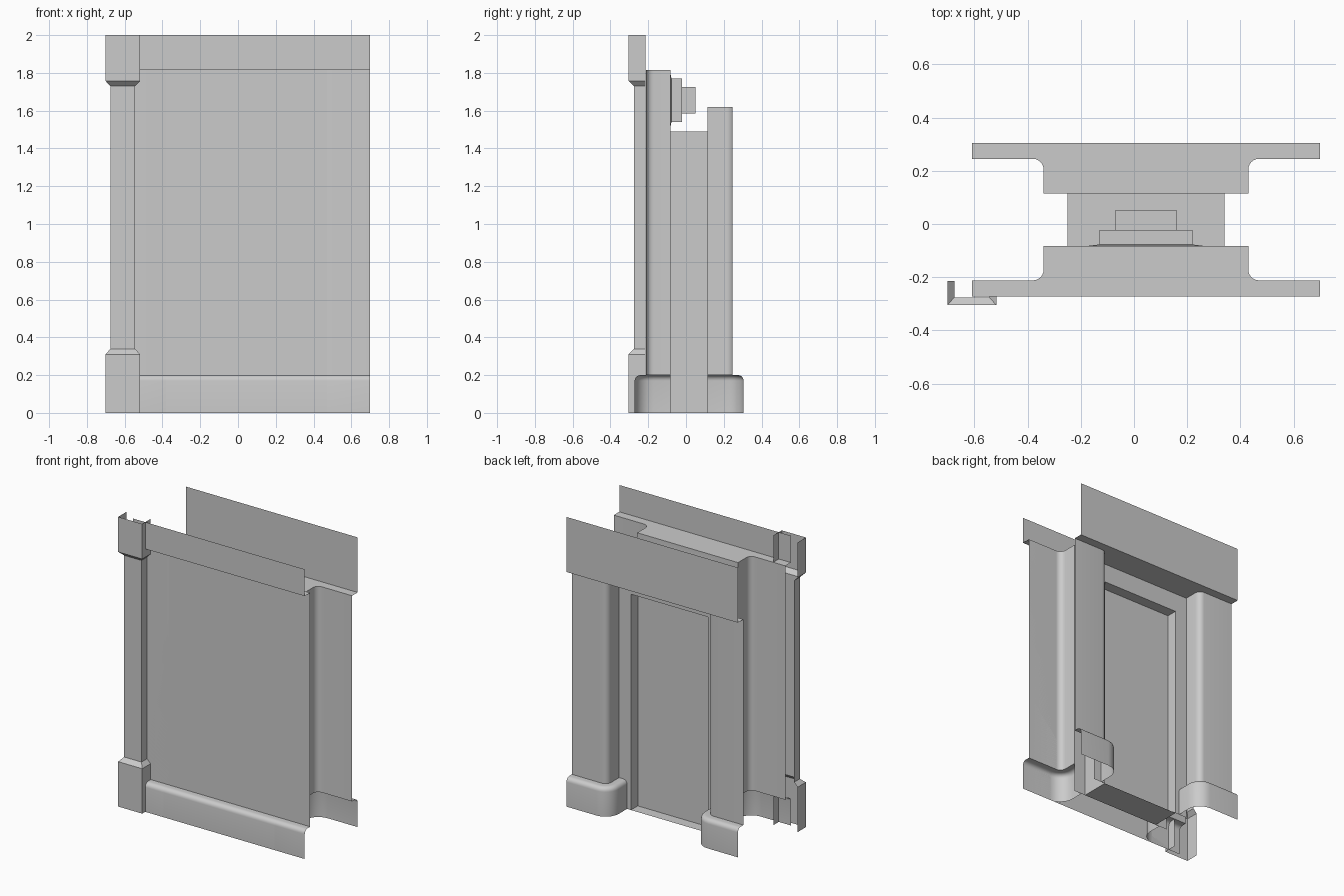
import bpy, bmesh, math

if "Cube" in bpy.data.objects:
    bpy.data.objects.remove(bpy.data.objects["Cube"])

CX = 0.045            # centre line of the doorway
X0, X1 = -0.61, 0.70  # wall ends
OPEN = 0.43           # right edge of the niche
R = 0.04              # rounded niche corner
TRIM = 0.06           # depth of base and upper trim


def mirror_x(x):
    return 2 * CX - x


def loft(name, loops, closed=False, cap_last=False):
    """Join successive point loops with quads."""
    bm = bmesh.new()
    rows = [[bm.verts.new(p) for p in lp] for lp in loops]
    n = len(rows[0])
    for a, b in zip(rows, rows[1:]):
        for i in range(n if closed else n - 1):
            j = (i + 1) % n
            bm.faces.new((a[i], a[j], b[j], b[i]))
    if cap_last:
        bm.faces.new(rows[-1])
    return finish(name, bm)


def polygon(name, pts):
    bm = bmesh.new()
    bm.faces.new([bm.verts.new(p) for p in pts])
    return finish(name, bm)


def finish(name, bm):
    bmesh.ops.recalc_face_normals(bm, faces=bm.faces)
    me = bpy.data.meshes.new(name)
    bm.to_mesh(me)
    bm.free()
    ob = bpy.data.objects.new(name, me)
    bpy.context.collection.objects.link(ob)
    bpy.ops.object.select_all(action='DESELECT')
    ob.select_set(True)
    bpy.context.view_layer.objects.active = ob
    bpy.ops.object.shade_smooth_by_angle(angle=math.radians(35))
    return ob


def rect(x0, x1, z0, z1, y):
    return [(x0, y, z0), (x1, y, z0), (x1, y, z1), (x0, y, z1)]


def wall_profile(top):
    """(outward offset, height): rounded base board, then plain wall."""
    r = 0.03
    arc = [(TRIM - r + r * math.cos(a), 0.2 - r + r * math.sin(a))
           for a in (math.radians(18 * k) for k in range(6))]
    return [(TRIM, 0)] + arc + [(0, 0.2), (0, top)]


def niche(name, wall, inner, top, s):
    """Wall with rounded niche jambs, lintel and upper panel; s is the outward y sign."""
    # plan path of right half: point and outward normal
    path = [((X1, wall), (0, s))]
    for k in range(7):
        a = math.radians(15 * k)
        nx, ny = -math.sin(a), s * math.cos(a)
        path.append(((OPEN + R + R * nx, wall - s * R + R * ny), (nx, ny)))
    path.append(((OPEN, inner), (-1, 0)))
    for side, f in (("right", lambda x: x), ("left", mirror_x)):
        loft(f"{name}_{side}_jamb_wall",
             [[(f(p[0] + n[0] * o), p[1] + n[1] * o, z) for p, n in path]
              for o, z in wall_profile(top)])
    outer = wall + s * TRIM
    plan = [p for p, n in path]
    plan += [(mirror_x(x), y) for x, y in reversed(plan)]
    plan += [(X0, outer), (X1, outer)]
    polygon(f"{name}_lintel", [(x, y, top) for x, y in plan])
    polygon(f"{name}_upper_panel", rect(X0, X1, top, 2.0, outer))


FRONT_IN, BACK_IN = -0.082, 0.115
niche("front", -0.212, FRONT_IN, 1.815, -1)
niche("back", 0.245, BACK_IN, 1.62, 1)

# flat wall and base board running the full width of the front
loft("front_wall", [[(x, -0.212 - o, z) for x in (X0, X1)]
                    for o, z in wall_profile(1.815)])

# niche back walls around the door opening
DX0, DX1, DZ = -0.25, 0.34, 1.49
for side, f in (("right", lambda x: x), ("left", mirror_x)):
    polygon(f"front_door_surround_{side}", rect(f(DX1), f(OPEN), 0, DZ, FRONT_IN))


def arch(x0, x1, z, y):
    return [(x0, y, 0), (x0, y, z), (x1, y, z), (x1, y, 0)]


loft("back_door_surround", [arch(mirror_x(OPEN), OPEN, 1.62, BACK_IN),
                            arch(DX0, DX1, DZ, BACK_IN)])

# door passage and door leaf
loft("door_passage", [rect(DX0, DX1, 0, DZ, y) for y in (BACK_IN, FRONT_IN)], closed=True)
polygon("door_leaf", rect(DX0, DX1, 0, DZ, 0.04))

# stepped recess above the door, cut into the front niche wall
SZ = 1.655


def sign_rect(hw, hh, y):
    return rect(CX - hw, CX + hw, SZ - hh, SZ + hh, y)


loft("sign_recess", [rect(mirror_x(OPEN), OPEN, DZ, 1.815, FRONT_IN),
                     sign_rect(0.215, 0.14, FRONT_IN), sign_rect(0.175, 0.115, -0.077),
                     sign_rect(0.175, 0.115, -0.022), sign_rect(0.117, 0.07, -0.022),
                     sign_rect(0.117, 0.07, 0.05)], closed=True, cap_last=True)


# left pilaster, open at the back
def pilaster_loop(hw, y, z):
    c = -0.61
    return [(c - hw, -0.214, z), (c - hw, y, z), (c + hw, y, z), (c + hw, -0.214, z)]


BLOCK, SHAFT = (0.092, -0.305), (0.066, -0.276)
loft("pilaster", [pilaster_loop(*BLOCK, 0), pilaster_loop(*BLOCK, 0.31),
                  pilaster_loop(*SHAFT, 0.338), pilaster_loop(*SHAFT, 1.73),
                  pilaster_loop(*BLOCK, 1.758), pilaster_loop(*BLOCK, 2.0)])
